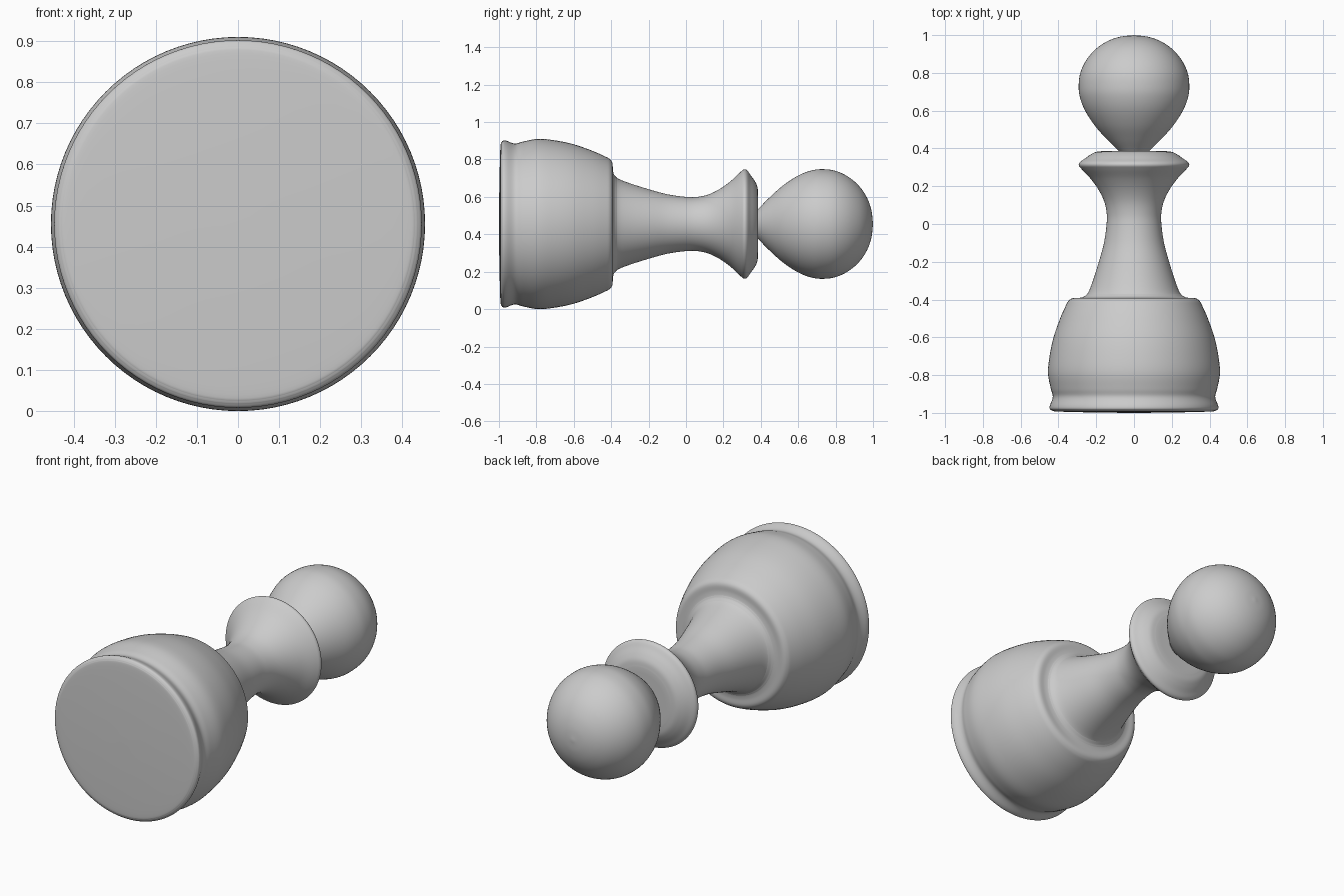
import bpy, bmesh, math
from mathutils import Vector

if "Cube" in bpy.data.objects:
    bpy.data.objects.remove(bpy.data.objects["Cube"])

AXIS_Z = 0.455
SEGMENTS = 96

grey = bpy.data.materials.new("plain grey")
grey.diffuse_color = (0.6, 0.6, 0.6, 1)
grey.use_nodes = True
grey.node_tree.nodes["Principled BSDF"].inputs["Base Color"].default_value = grey.diffuse_color


def smooth_profile(points, steps=6):
    """Catmull-Rom curve through (y, radius) points."""
    p = [Vector(q) for q in points]
    p = [2 * p[0] - p[1]] + p + [2 * p[-1] - p[-2]]
    out = []
    for a, b, c, d in zip(p, p[1:], p[2:], p[3:]):
        for i in range(steps):
            t = i / steps
            out.append(0.5 * (2 * b + (c - a) * t + (2 * a - 5 * b + 4 * c - d) * t * t
                              + (3 * b - a - 3 * c + d) * t ** 3))
    return out + [p[-2]]


def lathe(name, runs):
    """Spin joined profile runs about the lengthwise axis."""
    profile = []
    for run in runs:
        for q in smooth_profile(run):
            if not profile or (q - profile[-1]).length > 1e-4:
                profile.append(q)
    bm = bmesh.new()
    rings = []
    for y, r in profile:
        if r < 1e-4:
            rings.append([bm.verts.new((0, y, AXIS_Z))] * SEGMENTS)
            continue
        angles = [2 * math.pi * i / SEGMENTS for i in range(SEGMENTS)]
        rings.append([bm.verts.new((r * math.cos(a), y, AXIS_Z + r * math.sin(a))) for a in angles])
    for lo, hi in zip(rings, rings[1:]):
        for i in range(SEGMENTS):
            j = (i + 1) % SEGMENTS
            corners = list(dict.fromkeys((lo[i], lo[j], hi[j], hi[i])))
            bm.faces.new(corners)
    bmesh.ops.recalc_face_normals(bm, faces=bm.faces)
    mesh = bpy.data.meshes.new(name)
    bm.to_mesh(mesh)
    bm.free()
    mesh.materials.append(grey)
    obj = bpy.data.objects.new(name, mesh)
    bpy.context.collection.objects.link(obj)
    bpy.ops.object.select_all(action='DESELECT')
    obj.select_set(True)
    bpy.context.view_layer.objects.active = obj
    bpy.ops.object.shade_smooth_by_angle(angle=math.radians(40))
    return obj


# Bell-shaped foot with a flared rim and a rounded shoulder
lathe("base", [
    [(-1.0, 0), (-0.998, 0.2), (-0.993, 0.4), (-0.988, 0.435)],
    [(-0.988, 0.435), (-0.978, 0.446), (-0.96, 0.445), (-0.915, 0.43), (-0.87, 0.441),
     (-0.79, 0.455), (-0.70, 0.447), (-0.60, 0.426), (-0.50, 0.391), (-0.43, 0.36),
     (-0.405, 0.345), (-0.393, 0.325), (-0.391, 0.29), (-0.385, 0.265), (-0.37, 0.247)],
    [(-0.37, 0.247), (-0.37, 0)],
])

# Waisted stem opening into the collar
lathe("stem_and_collar", [
    [(-0.39, 0), (-0.39, 0.275)],
    [(-0.39, 0.275), (-0.37, 0.247), (-0.31, 0.221), (-0.2, 0.186), (-0.1, 0.159), (0, 0.145),
     (0.06, 0.145), (0.12, 0.158), (0.18, 0.187), (0.24, 0.230), (0.29, 0.277),
     (0.31, 0.292), (0.327, 0.287), (0.345, 0.262), (0.365, 0.234), (0.38, 0.205), (0.386, 0.17)],
    [(0.386, 0.17), (0.386, 0)],
])

# Pear-shaped head
lathe("head", [
    [(0.37, 0), (0.37, 0.065)],
    [(0.37, 0.065), (0.40, 0.095), (0.45, 0.145), (0.52, 0.207), (0.60, 0.259), (0.67, 0.286),
     (0.73, 0.293), (0.80, 0.284), (0.87, 0.251), (0.93, 0.198), (0.97, 0.136), (0.992, 0.07), (1.0, 0)],
])
